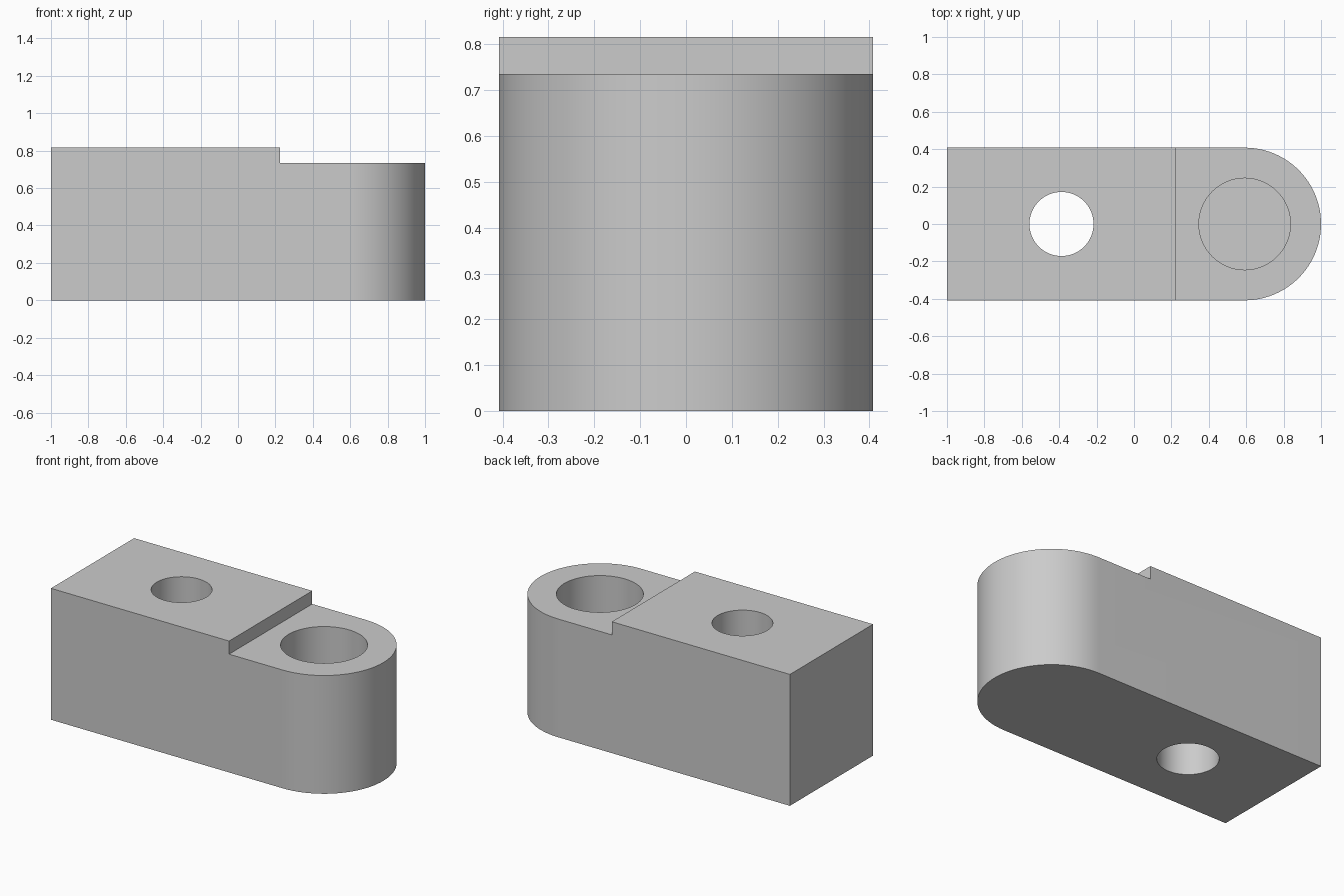
import bpy
import bmesh
from math import sin, cos, pi, radians

if "Cube" in bpy.data.objects:
    bpy.data.objects.remove(bpy.data.objects["Cube"])

UNIT = 2 / 24.5            # the block is 24.5 units long
HALF_WIDTH = 5 * UNIT
HEIGHT = 10 * UNIT
LOW_TOP = 9 * UNIT
STEP_X = -1 + 15 * UNIT
ROUND_X = 1 - HALF_WIDTH
BORE_X = -1 + 7.5 * UNIT

grey = bpy.data.materials.new("light grey")
grey.use_nodes = True
colour = (0.6, 0.6, 0.6, 1)
grey.diffuse_color = colour
grey.node_tree.nodes["Principled BSDF"].inputs["Base Color"].default_value = colour


def prism(name, outline, z0, z1):
    """Extrude a flat outline upwards from z0 to z1."""
    bm = bmesh.new()
    face = bm.faces.new([bm.verts.new((x, y, z0)) for x, y in outline])
    top = bmesh.ops.extrude_face_region(bm, geom=[face])["geom"]
    verts = [v for v in top if isinstance(v, bmesh.types.BMVert)]
    bmesh.ops.translate(bm, verts=verts, vec=(0, 0, z1 - z0))
    bmesh.ops.recalc_face_normals(bm, faces=bm.faces)
    mesh = bpy.data.meshes.new(name)
    bm.to_mesh(mesh)
    bm.free()
    mesh.materials.append(grey)
    obj = bpy.data.objects.new(name, mesh)
    bpy.context.collection.objects.link(obj)
    return obj


def arc(x, radius, start, end, steps):
    angles = [start + (end - start) * i / steps for i in range(steps + 1)]
    return [(x + radius * cos(a), radius * sin(a)) for a in angles]


def cut(target, cutter):
    mod = target.modifiers.new(cutter.name, "BOOLEAN")
    mod.operation = "DIFFERENCE"
    mod.solver = "EXACT"
    mod.object = cutter
    cutter.hide_render = True
    cutter.hide_set(True)


# Block with one rounded end
outline = [(-1, HALF_WIDTH), (-1, -HALF_WIDTH)]
outline += arc(ROUND_X, HALF_WIDTH, -pi / 2, pi / 2, 48)
block = prism("block", outline, 0, HEIGHT)

# Lowered step, through bore and blind pocket
step = [(STEP_X, -1), (2, -1), (2, 1), (STEP_X, 1)]
cut(block, prism("step_cutter", step, LOW_TOP, 1))
bore = arc(BORE_X, 2.1 * UNIT, 0, 2 * pi, 64)[:-1]
cut(block, prism("bore_cutter", bore, -0.1, 1))
pocket = arc(ROUND_X, 3 * UNIT, 0, 2 * pi, 64)[:-1]
cut(block, prism("pocket_cutter", pocket, LOW_TOP - 6 * UNIT, 1))

# Apply the cuts, remove the cutters and smooth the curved walls
bpy.context.view_layer.update()
graph = bpy.context.evaluated_depsgraph_get()
finished = bpy.data.meshes.new_from_object(block.evaluated_get(graph))
cutters = [mod.object for mod in block.modifiers]
block.modifiers.clear()
block.data = finished
for cutter in cutters:
    bpy.data.objects.remove(cutter)
bpy.ops.object.select_all(action="DESELECT")
block.select_set(True)
bpy.context.view_layer.objects.active = block
bpy.ops.object.shade_smooth_by_angle(angle=radians(30))
